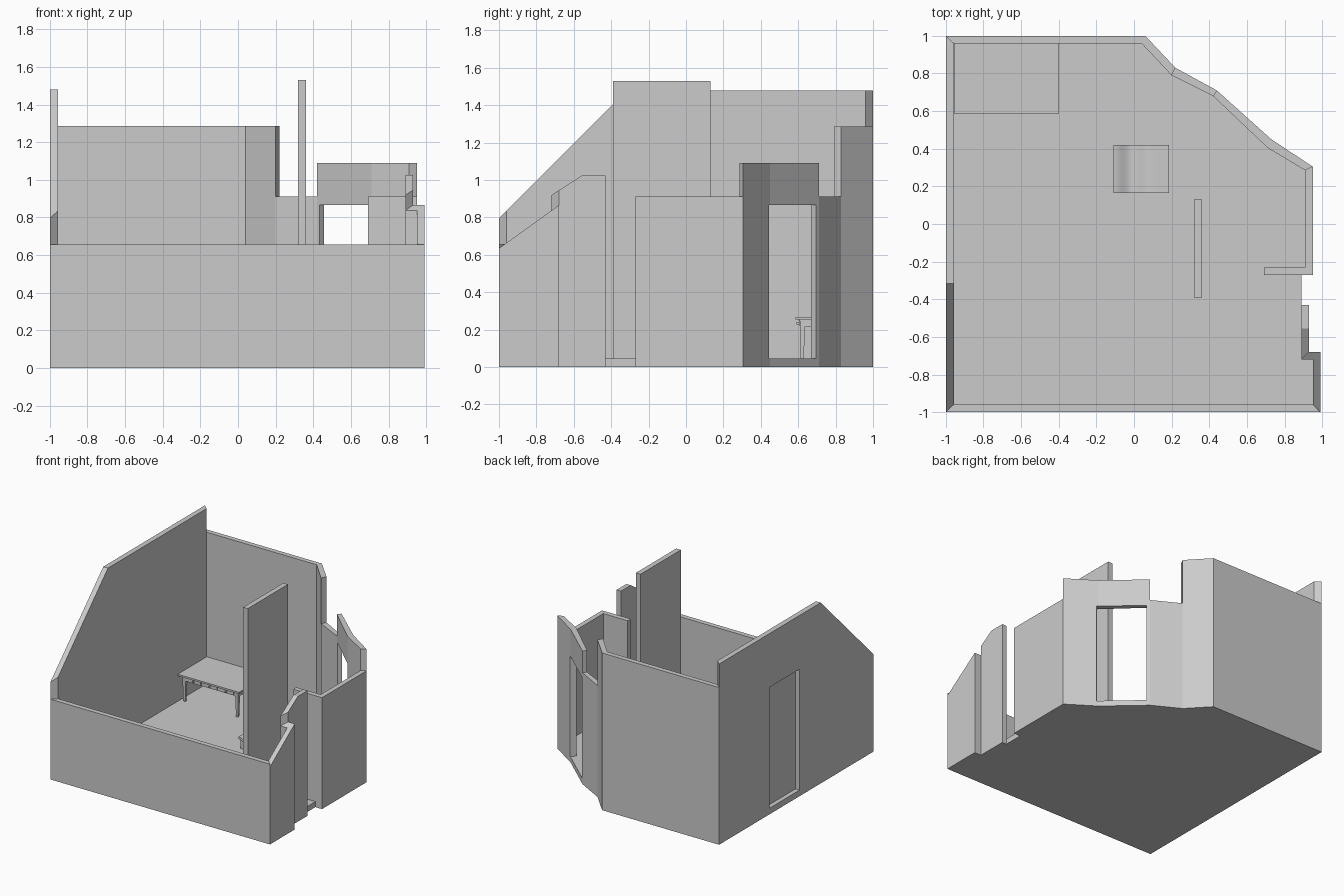
import bpy, bmesh, math

cube = bpy.data.objects.get("Cube")
if cube:
    bpy.data.objects.remove(cube)

GREY = (0.6, 0.6, 0.6, 1)
mat = bpy.data.materials.new("plain grey")
mat.use_nodes = True
mat.diffuse_color = GREY
mat.node_tree.nodes["Principled BSDF"].inputs["Base Color"].default_value = GREY


def finish(name, bm):
    bmesh.ops.recalc_face_normals(bm, faces=bm.faces)
    mesh = bpy.data.meshes.new(name)
    bm.to_mesh(mesh)
    bm.free()
    mesh.materials.append(mat)
    ob = bpy.data.objects.new(name, mesh)
    bpy.context.collection.objects.link(ob)
    return ob


def wall(name, sections, top, base=0):
    """Wall run through (outer, inner) plan pairs; top is a height or a rule of y."""
    height = top if callable(top) else lambda y: top
    bm = bmesh.new()
    rings = []
    for outer, inner in sections:
        rings.append([bm.verts.new((x, y, z)) for x, y, z in (
            (*outer, base), (*outer, height(outer[1])),
            (*inner, height(inner[1])), (*inner, base))])
    for a, b in zip(rings, rings[1:]):
        for i in range(4):
            j = (i + 1) % 4
            bm.faces.new((a[i], a[j], b[j], b[i]))
    bm.faces.new(rings[0])
    bm.faces.new(rings[-1])
    return finish(name, bm)


def box(name, x, y, z, taper=1):
    bm = bmesh.new()
    bmesh.ops.create_cube(bm, size=1)
    for v in bm.verts:
        k = taper if v.co.z < 0 else 1
        v.co = [(r[0] + r[1]) / 2 + c * (r[1] - r[0]) * s
                for c, r, s in zip(v.co, (x, y, z), (k, k, 1))]
    return finish(name, bm)


def cut(ob, cutter):
    mod = ob.modifiers.new("opening", 'BOOLEAN')
    mod.object = cutter
    mod.operation = 'DIFFERENCE'
    mod.solver = 'EXACT'
    bpy.context.view_layer.objects.active = ob
    bpy.ops.object.modifier_apply(modifier=mod.name)
    bpy.data.objects.remove(cutter)


# Shared mitred corners: outer point, inner point
front_left = ((-1, -1), (-.957, -.96))
front_right = ((.99, -1), (.95, -.96))
back_left = ((-1, 1), (-.957, .96))
bend_a = ((.06, 1), (.04, .96))
bend_b = ((.22, .83), (.2, .79))
bend_c = ((.44, .71), (.42, .68))
bend_d = ((.73, .45), (.71, .405))
bend_e = ((.95, .305), (.91, .285))
FLOOR = .045

# Outer walls
wall("front_wall", [front_left, front_right], .657)
left = wall("left_wall", [front_left, ((-1, -.315), (-.957, -.315)), back_left],
            lambda y: min(1.48, y + 1.795))
wall("back_wall", [back_left, bend_a, bend_b], 1.287)
wall("low_diagonal_wall", [bend_b, bend_c], .912)
doorway = wall("doorway_wall", [bend_c, bend_d, bend_e], 1.09)
wall("right_wall", [bend_e, ((.95, -.27), (.91, -.23)), ((.69, -.27), (.69, -.23))], .912)
wall("right_front_wall", [front_right, ((.99, -.68), (.95, -.72)), ((.93, -.68), (.89, -.72))],
     lambda y: .635 + .72 * (y + 1))
wall("right_pillar_wall", [((.93, -.68), (.89, -.72)), ((.93, -.555), (.89, -.555)),
                           ((.93, -.43), (.89, -.43))],
     lambda y: min(1.025, .945 + .65 * (y + .68)))
box("partition_wall", (.32, .362), (-.39, .13), (0, 1.53))

# Door recess and open doorway
cut(left, box("recess_cutter", (-1.1, -.963), (-.04, .35), (.05, 1.04)))
cut(doorway, wall("doorway_cutter", [((.53, .77), (.36, .59)), ((.81, .52), (.62, .32))],
                  .866, FLOOR))

# Floor slab inside the walls
bm = bmesh.new()
plan = [p[1] for p in (front_left, front_right)]
plan += [(.95, -.72), (.89, -.72), (.89, -.27), (.91, -.27)]
plan += [p[1] for p in (bend_e, bend_d, bend_c, bend_b, bend_a, back_left)]
slab = bm.faces.new([bm.verts.new((x, y, 0)) for x, y in plan])
up = bmesh.ops.extrude_face_region(bm, geom=[slab])["geom"]
bmesh.ops.translate(bm, vec=(0, 0, FLOOR),
                    verts=[v for v in up if isinstance(v, bmesh.types.BMVert)])
finish("floor", bm)

# Corner table with drawers and tapered legs
box("table_top", (-.955, -.4), (.585, .96), (.254, .268))
box("table_apron", (-.93, -.425), (.61, .935), (.215, .254))
for i in range(3):
    x = -.89 + i * .148
    box("table_drawer", (x, x + .13), (.603, .61), (.221, .248))
    box("drawer_knob", (x + .058, x + .072), (.592, .603), (.229, .24))
for x in (-.93, -.453):
    for y in (.608, .909):
        box("table_leg", (x, x + .028), (y, y + .028), (FLOOR, .254), .6)

# Low bench with a wavy top
bm = bmesh.new()
ys = (.165, .42)
steps = 16
rows = []
for i in range(steps + 1):
    t = i / steps
    x = -.11 + .295 * t
    z = .125 + (.018 * math.cos(t * 3 * math.pi) if t < 2 / 3 else .018)
    rows.append([bm.verts.new((x, y, z + d)) for y, d in
                 ((ys[0], 0), (ys[1], 0), (ys[1], -.02), (ys[0], -.02))])
for a, b in zip(rows, rows[1:]):
    for i in range(4):
        j = (i + 1) % 4
        bm.faces.new((a[i], a[j], b[j], b[i]))
bm.faces.new(rows[0])
bm.faces.new(rows[-1])
bench = finish("bench_top", bm)
bpy.ops.object.select_all(action='DESELECT')
bench.select_set(True)
bpy.context.view_layer.objects.active = bench
bpy.ops.object.shade_smooth_by_angle(angle=math.radians(40))
for x in (-.1, .15):
    for y in (.175, .385):
        box("bench_leg", (x, x + .025), (y, y + .025), (FLOOR, .118))
